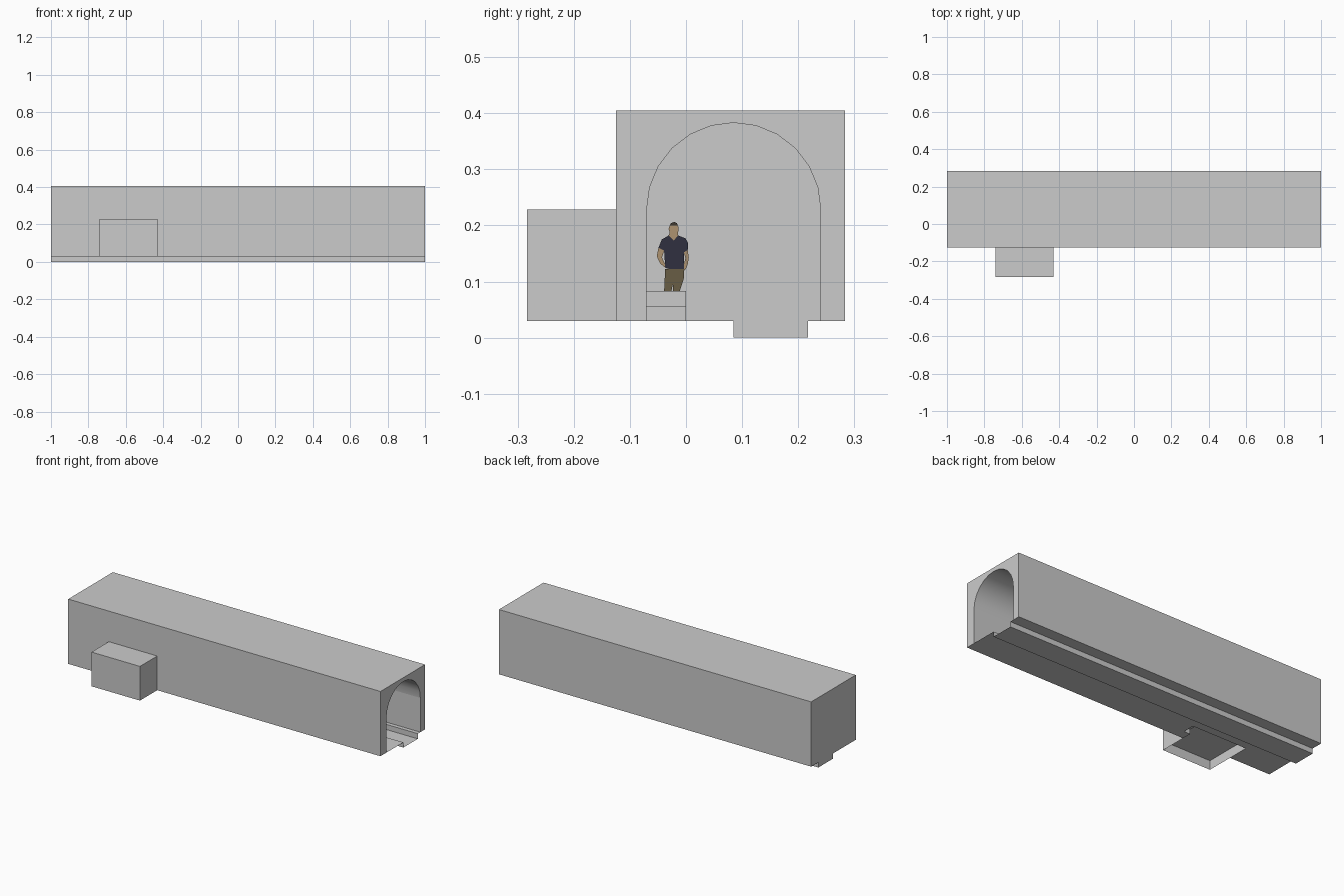
import bpy, bmesh, math

if "Cube" in bpy.data.objects:
    bpy.data.objects.remove(bpy.data.objects["Cube"])

# Key dimensions
Y0, Y1, ZF, ZT = -0.125, 0.283, 0.03, 0.405      # outer block
A0, A1, SPRING = -0.07, 0.24, 0.228              # inner arch walls
C0, C1 = 0.085, 0.217                            # trench
RX0, RX1, RY, RZ = -0.74, -0.43, -0.283, 0.228   # side room
PZ, SZ, SX = 0.083, 0.056, -0.39                 # platform, step height, step end


def make(name, faces, smooth=False, color=None):
    bm = bmesh.new()
    for f in faces:
        bm.faces.new([bm.verts.new(p) for p in f])
    bmesh.ops.remove_doubles(bm, verts=bm.verts, dist=1e-5)
    me = bpy.data.meshes.new(name)
    bm.to_mesh(me)
    bm.free()
    for p in me.polygons:
        p.use_smooth = smooth
    ob = bpy.data.objects.new(name, me)
    bpy.context.collection.objects.link(ob)
    if color:
        m = bpy.data.materials.new(name + "_color")
        m.diffuse_color = (*color, 1)
        m.use_nodes = True
        m.node_tree.nodes["Principled BSDF"].inputs["Base Color"].default_value = m.diffuse_color
        me.materials.append(m)
    return ob


def sweep(path, x0, x1):
    """Sheet made by extruding a y,z path along x."""
    return [[(x0, *a), (x1, *a), (x1, *b), (x0, *b)] for a, b in zip(path, path[1:])]


def grid(us, vs, place, skip=()):
    """Flat panel of cells with some cells left open."""
    return [[place(us[i], vs[j]), place(us[i + 1], vs[j]),
             place(us[i + 1], vs[j + 1]), place(us[i], vs[j + 1])]
            for i in range(len(us) - 1) for j in range(len(vs) - 1) if (i, j) not in skip]


def end_rect(x, y0, y1, z0, z1):
    return [(x, y0, z0), (x, y1, z0), (x, y1, z1), (x, y0, z1)]


XS = [-1, RX0, RX1, 1]
R, CY = (A1 - A0) / 2, (A0 + A1) / 2
arc = [(CY + R * math.cos(math.radians(15 * i)), SPRING + R * math.sin(math.radians(15 * i)))
       for i in range(13)]

# Outer block: front wall with room opening, roof and back wall
make("outer_front_wall", grid(XS, [ZF, RZ, ZT], lambda x, z: (x, Y0, z), {(1, 0)}))
make("outer_roof_and_back", sweep([(Y0, ZT), (Y1, ZT), (Y1, ZF)], -1, 1))

# Vault and inner walls
make("vault", sweep(arc, -1, 1), smooth=True)
make("inner_back_wall", sweep([(A1, ZF), (A1, SPRING)], 1, -1))
make("inner_front_wall", grid(XS, [ZF, RZ], lambda x, z: (x, A0, z), {(1, 0)}))

# Floor with opening under the platform, and the trench
make("floor", grid([-1, RX0, RX1, SX, 1], [Y0, A0, 0, C0], lambda x, y: (x, y, ZF),
                   {(1, 0), (1, 1), (2, 1)}))
make("trench", sweep([(C0, ZF), (C0, 0), (C1, 0), (C1, ZF), (Y1, ZF)], 1, -1))

# Open portal end and closed far end
make("portal_face", [[(1, y, z) for y, z in
                      [(A0, ZF), (Y0, ZF), (Y0, ZT), (Y1, ZT), (Y1, ZF), (A1, ZF)] + arc]])
make("closed_end", [end_rect(-1, Y0, Y1, ZF, ZT), end_rect(-1, C0, C1, 0, ZF)])

# Side room walls and ceiling
make("side_room", [end_rect(RX0, RY, A0, ZF, RZ), end_rect(RX1, RY, A0, ZF, RZ)]
     + sweep([(RY, ZF), (RY, RZ), (A0, RZ)], RX0, RX1))

# Raised platform reaching into the tunnel, with one step beside it
make("platform", sweep([(RY, PZ), (0, PZ), (0, ZF)], RX0, RX1)
     + [end_rect(RX0, A0, 0, ZF, PZ), end_rect(RX1, A0, 0, SZ, PZ)])
make("step", sweep([(A0, ZF), (A0, SZ), (0, SZ), (0, ZF)], RX1, SX)
     + [end_rect(SX, A0, 0, ZF, SZ)])


# Flat standing figure on the platform (y, z in thousandths)
def cutout(name, outlines, color):
    make(name, [[(-0.58, y / 1000, z / 1000) for y, z in o] for o in outlines], color=color)


cutout("figure_trousers", [[(-39, 83), (-26, 83), (-23, 97), (-23, 83), (-11, 83),
                            (-4, 105), (-3, 122), (-37, 122), (-38, 104)]], (0.14, 0.11, 0.06))
cutout("figure_shirt", [[(-37, 125), (-20, 119), (-4, 121), (-4, 152), (3, 156), (4, 168),
                         (-1, 177), (-14, 182), (-22, 173), (-31, 182), (-43, 175),
                         (-49, 160), (-39, 155)]], (0.03, 0.03, 0.05))
cutout("figure_skin", [
    [(-22, 173), (-14, 182), (-14, 187), (-13, 196), (-15, 200), (-29, 200),
     (-31, 194), (-29, 187), (-31, 182)],
    [(-49, 160), (-52, 145), (-46, 132), (-36, 124), (-25, 121), (-27, 126),
     (-37, 130), (-43, 143), (-39, 155)],
    [(3, 156), (5, 143), (3, 130), (-1, 121), (-11, 124), (-4, 129), (-1, 142), (-4, 152)]],
    (0.42, 0.29, 0.16))
cutout("figure_hair", [[(-29, 200), (-15, 200), (-16, 204), (-21, 206), (-27, 204)]],
       (0.05, 0.04, 0.03))
